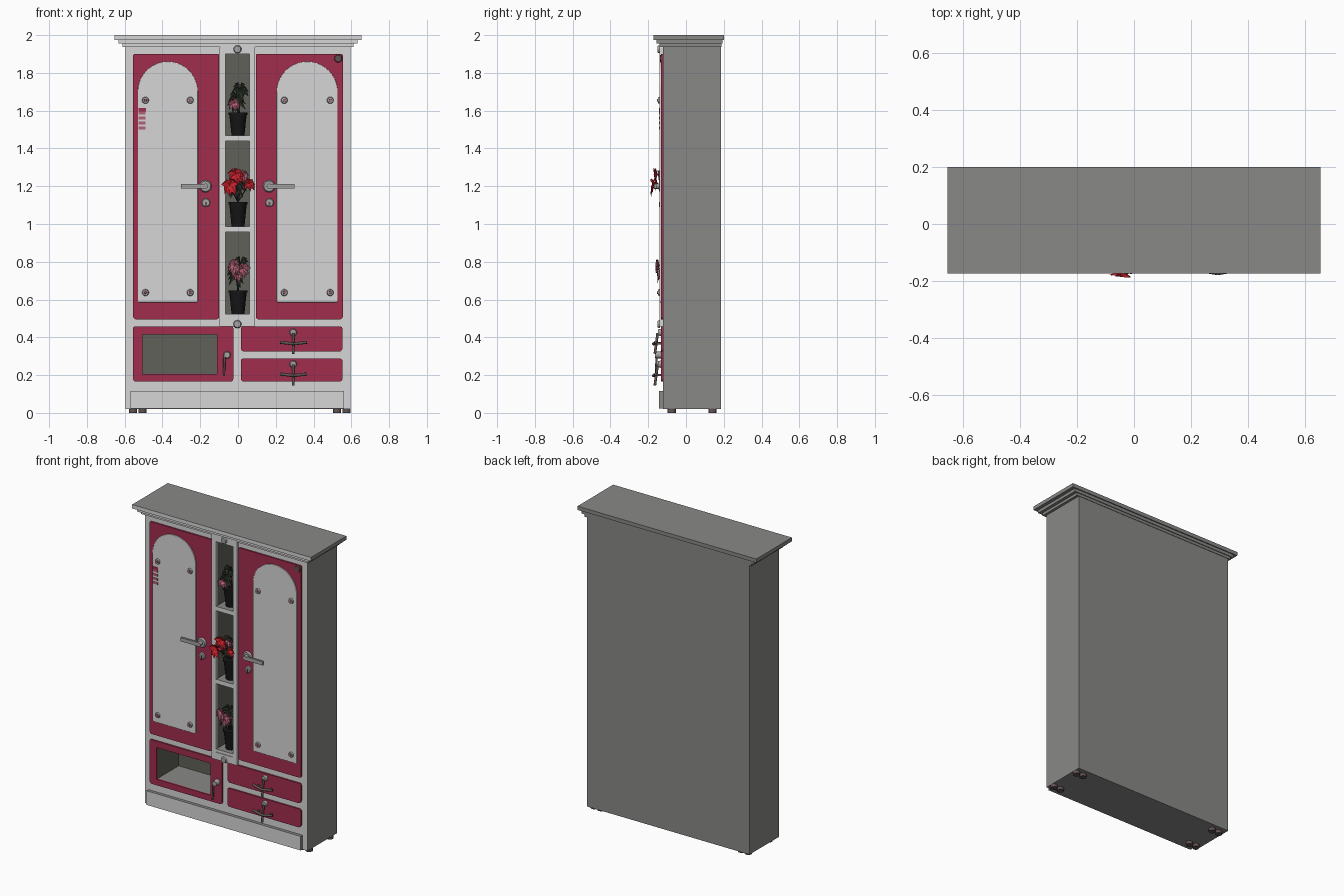
import bpy, bmesh, math, random
from mathutils import Vector, Matrix

if "Cube" in bpy.data.objects:
    bpy.data.objects.remove(bpy.data.objects["Cube"])

random.seed(4)


def material(name, r, g, b):
    m = bpy.data.materials.new(name)
    m.diffuse_color = (r, g, b, 1)
    m.use_nodes = True
    m.node_tree.nodes["Principled BSDF"].inputs["Base Color"].default_value = m.diffuse_color
    return m


WHITE = material("white paint", 0.68, 0.67, 0.68)
GREY = material("grey board", 0.25, 0.25, 0.245)
RED = material("burgundy panel", 0.36, 0.027, 0.075)
INNER = material("olive grey interior", 0.12, 0.12, 0.10)
METAL = material("steel", 0.38, 0.36, 0.37)
DARK = material("dark metal", 0.12, 0.085, 0.085)
BLACK = material("black pot", 0.008, 0.008, 0.008)
LEAF = material("dark leaf", 0.035, 0.045, 0.03)
BLOOM = material("bright red petal", 0.6, 0.015, 0.025)
PINK = material("pink petal", 0.45, 0.12, 0.18)


def finish(name, bm, *mats, smooth=False):
    me = bpy.data.meshes.new(name)
    bm.to_mesh(me)
    bm.free()
    for m in mats:
        me.materials.append(m)
    ob = bpy.data.objects.new(name, me)
    bpy.context.collection.objects.link(ob)
    bpy.context.view_layer.objects.active = ob
    if smooth:
        bpy.ops.object.select_all(action='DESELECT')
        ob.select_set(True)
        bpy.ops.object.shade_smooth_by_angle(angle=math.radians(35))
    return ob


def box(name, x0, x1, y0, y1, z0, z1, *mats):
    """Box; with a second material the front face takes it."""
    bm = bmesh.new()
    bmesh.ops.create_cube(bm, size=1)
    for v in bm.verts:
        v.co = ((x0 + x1) / 2 + v.co.x * (x1 - x0),
                (y0 + y1) / 2 + v.co.y * (y1 - y0),
                (z0 + z1) / 2 + v.co.z * (z1 - z0))
    for f in bm.faces:
        f.material_index = int(len(mats) > 1 and f.normal.y < -0.5)
    return finish(name, bm, *mats)


def outline(x0, x1, z0, z1, low, high, n=4):
    """Rectangle with rounded lower and upper corners."""
    pts = []
    for cx, cz, r, a0 in ((x1 - low, z0 + low, low, -90), (x1 - high, z1 - high, high, 0),
                          (x0 + high, z1 - high, high, 90), (x0 + low, z0 + low, low, 180)):
        for i in range(n + 1):
            a = math.radians(a0 + 90 * i / n)
            pts.append((cx + r * math.cos(a), cz + r * math.sin(a)))
    return pts


def panel(name, pts, y0, y1, mat, bevel=0):
    bm = bmesh.new()
    front = bm.faces.new([bm.verts.new((x, y0, z)) for x, z in pts])
    ext = bmesh.ops.extrude_face_region(bm, geom=[front], use_keep_orig=True)
    for v in ext["geom"]:
        if isinstance(v, bmesh.types.BMVert):
            v.co.y = y1
    bmesh.ops.remove_doubles(bm, verts=bm.verts, dist=1e-5)
    bmesh.ops.recalc_face_normals(bm, faces=bm.faces)
    ob = finish(name, bm, mat)
    if bevel:
        mod = ob.modifiers.new("soft edge", 'BEVEL')
        mod.width, mod.segments = bevel, 2
    return ob


def rod(name, p, q, r, mat, r2=None, seg=14):
    p, q = Vector(p), Vector(q)
    d = q - p
    bm = bmesh.new()
    bmesh.ops.create_cone(bm, cap_ends=True, segments=seg, radius1=r, radius2=r if r2 is None else r2,
                          depth=d.length, matrix=Matrix.Translation((p + q) / 2)
                          @ d.to_track_quat('Z', 'Y').to_matrix().to_4x4())
    return finish(name, bm, mat, smooth=True)


def disc(name, x, z, r, y0, y1, mat):
    return rod(name, (x, y1, z), (x, y0, z), r, mat, r * 0.8)


def cut(ob, cutter):
    mod = ob.modifiers.new("opening", 'BOOLEAN')
    mod.object, mod.operation, mod.solver = cutter, 'DIFFERENCE', 'EXACT'
    bpy.context.view_layer.objects.active = ob
    bpy.ops.object.modifier_apply(modifier=mod.name)


def leaves(name, c, count, length, width, mat, reach):
    """Cluster of folded drooping blades around a point."""
    bm = bmesh.new()
    for i in range(count):
        a = math.tau * (i + random.random() * 0.6) / count
        d = Vector((math.cos(a), -0.5 * random.random() - 0.1, math.sin(a) * 0.9)).normalized()
        side = d.cross(Vector((0, 1, 0))).normalized() * width
        size = length * random.uniform(0.7, 1)
        o = Vector(c)
        mid, tip = o + d * size * 0.55 + Vector((0, -0.01, 0.005)), o + d * size - Vector((0, 0, 0.015))
        co = [o, mid + side, tip, mid - side, mid + Vector((0, 0.008, 0))]
        vs = []
        for v in co:
            v.x = max(-reach, min(reach, v.x))
            v.y = max(-0.197, v.y)
            vs.append(bm.verts.new(v))
        for j in range(4):
            bm.faces.new((vs[j], vs[(j + 1) % 4], vs[4]))
    return finish(name, bm, mat)


# Carcass with the plant niche and the lower compartment
body = box("carcass", -0.595, 0.595, -0.122, 0.185, 0.02, 1.95, GREY, WHITE)
niche = box("niche_cutter", -0.065, 0.06, -0.3, 0.06, 0.505, 1.9, INNER)
window = box("window_cutter", -0.505, -0.11, -0.3, 0.1, 0.205, 0.415, INNER)
for c in (niche, window):
    c.hide_render = True
    cut(body, c)
body.data.materials.clear()
for m in (GREY, WHITE, INNER):
    body.data.materials.append(m)
for f in body.data.polygons:
    x, y, z = f.center
    inside = abs(x) < 0.59 and -0.12 < y < 0.18 and 0.03 < z < 1.94
    f.material_index = 1 if y < -0.12 else (2 if inside and f.normal.z < 0.5 else 0)

# Stepped crown, plinth and feet
for i, (w, y0, y1, z0, z1) in enumerate(((0.612, -0.14, 0.188, 1.937, 1.955),
                                        (0.632, -0.157, 0.193, 1.955, 1.975),
                                        (0.655, -0.173, 0.2, 1.975, 2.0))):
    box(f"crown_step_{i + 1}", -w, w, y0, y1, z0, z1, GREY, WHITE)
box("plinth", -0.57, 0.56, -0.143, -0.12, 0.022, 0.115, GREY, WHITE)
for x in (-0.53, 0.55):
    for y in (-0.075, 0.14):
        for dx in (-0.025, 0.025):
            rod("foot", (x + dx, y, 0), (x + dx, y, 0.022), 0.022, DARK)

# Tall doors with arched white inserts, screws, levers and key plates
for side, x0, x1, a0, a1, hx, tip in (("left", -0.555, -0.1, -0.53, -0.213, -0.172, -0.302),
                                      ("right", 0.095, 0.555, 0.205, 0.528, 0.165, 0.298)):
    panel(side + "_door", outline(x0, x1, 0.495, 1.9, 0.015, 0.008), -0.132, -0.12, RED)
    r = (a1 - a0) / 2 - 0.0005
    panel(side + "_arched_insert", outline(a0, a1, 0.585, 1.86, 0.01, r, 10),
          -0.14, -0.13, WHITE, 0.003)
    for sx in (a0 + 0.04, a1 - 0.04):
        for sz in (0.637, 1.655):
            disc(side + "_insert_screw", sx, sz, 0.019, -0.149, -0.138, METAL)
            disc(side + "_screw_centre", sx, sz, 0.008, -0.153, -0.148, PINK)
    disc(side + "_lever_rosette", hx, 1.2, 0.034, -0.143, -0.13, METAL)
    rod(side + "_lever_neck", (hx, -0.14, 1.2), (hx, -0.168, 1.2), 0.014, METAL)
    box(side + "_lever", min(hx, tip), max(hx, tip), -0.17, -0.157, 1.188, 1.212, METAL)
    disc(side + "_key_rosette", hx + 0.002, 1.113, 0.024, -0.14, -0.13, METAL)
    box(side + "_keyhole", hx - 0.003, hx + 0.007, -0.144, -0.139, 1.09, 1.117, DARK)
disc("corner_badge", 0.53, 1.876, 0.022, -0.138, -0.13, DARK)
for i in range(4):
    box("small_label_strip", -0.527, -0.49, -0.142, -0.139, 1.5 + i * 0.027, 1.515 + i * 0.027, PINK)
box("label_top", -0.527, -0.487, -0.142, -0.139, 1.595, 1.615, RED)

# Raised frame and shelves of the central niche
frame = panel("niche_frame", outline(-0.097, 0.09, 0.457, 1.937, 0.004, 0.004), -0.14, -0.12, WHITE)
cut(frame, niche)
for z in (0.495, 0.957, 1.44):
    box("niche_shelf", -0.066, 0.061, -0.135, 0.061, z, z + 0.029, GREY, WHITE)
for z in (0.47, 1.925):
    disc("niche_latch", -0.003, z, 0.022, -0.15, -0.138, METAL)

# Lower compartment door with key
lower = panel("compartment_door", outline(-0.555, -0.025, 0.165, 0.457, 0.015, 0.008), -0.132, -0.12, RED)
cut(lower, window)
disc("compartment_knob", -0.058, 0.307, 0.02, -0.165, -0.13, METAL)
rod("compartment_key", (-0.072, -0.155, 0.3), (-0.074, -0.16, 0.195), 0.006, DARK)

# Drawers with bowed pulls and hanging keys
for z0, z1, hz in ((0.325, 0.457, 0.368), (0.165, 0.287, 0.2)):
    panel("drawer_front", outline(0.015, 0.553, z0, z1, 0.018, 0.012), -0.132, -0.12, RED)
    disc("drawer_lock", 0.292, hz + 0.058, 0.02, -0.148, -0.13, METAL)
    rod("drawer_key", (0.292, -0.15, hz + 0.055), (0.292, -0.165, hz - 0.055), 0.007, DARK)
    for s in (-1, 1):
        rod("drawer_pull_half", (0.294, -0.172, hz - 0.003), (0.294 + s * 0.07, -0.16, hz + 0.006), 0.008, DARK)
        rod("drawer_pull_post", (0.294 + s * 0.045, -0.163, hz), (0.294 + s * 0.045, -0.13, hz), 0.006, DARK)

# Potted plants: shelf height, pot height, foliage centre, blooms (x, y, z, size, material)
plants = (
    (1.469, 0.12, 1.68, ((-0.02, -0.12, 1.64, 0.045, PINK), (0.025, -0.1, 1.71, 0.035, LEAF))),
    (0.986, 0.13, 1.22, ((-0.045, -0.16, 1.205, 0.06, BLOOM), (-0.01, -0.15, 1.265, 0.055, BLOOM),
                         (0.06, -0.15, 1.215, 0.045, BLOOM), (0.03, -0.13, 1.26, 0.04, PINK))),
    (0.524, 0.125, 0.76, ((-0.02, -0.14, 0.78, 0.05, PINK), (0.025, -0.14, 0.765, 0.05, PINK),
                          (0.0, -0.13, 0.73, 0.04, PINK))),
)
for i, (z, h, fz, blooms) in enumerate(plants):
    n, y = f"plant_{i + 1}", -0.07
    rod(n + "_pot", (0, y, z), (0, y, z + h), 0.034, BLACK, 0.047, 20)
    rod(n + "_pot_rim", (0, y, z + h - 0.012), (0, y, z + h), 0.051, BLACK, seg=20)
    rod(n + "_stem", (0, y, z + h), (0.005, y - 0.02, fz), 0.005, LEAF, seg=8)
    for k in range(3):
        leaves(n + "_foliage", (0.01 * (k - 1), y - 0.02, fz + 0.035 * (k - 1)),
               8, 0.065, 0.011, LEAF, 0.06)
    for x, by, bz, s, m in blooms:
        rod(n + "_flower_stem", (0, y - 0.01, z + h), (x, by, bz), 0.003, LEAF, seg=6)
        leaves(n + "_bloom", (x, by, bz), 7, s, s * 0.33, m, 0.095)
